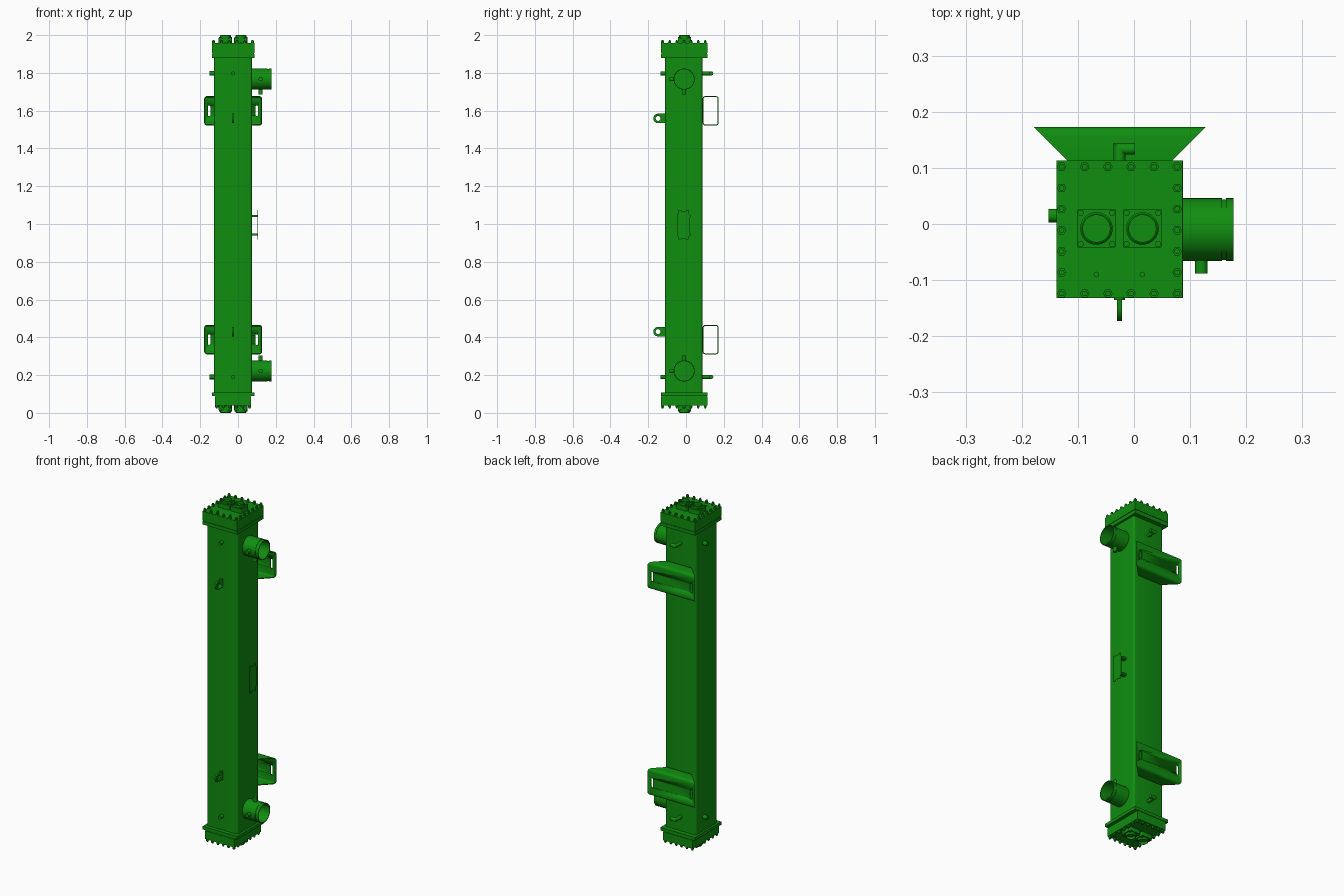
import bpy, bmesh
from math import cos, sin, pi, radians
from mathutils import Vector

cube = bpy.data.objects.get("Cube")
if cube:
    bpy.data.objects.remove(cube, do_unlink=True)

green = bpy.data.materials.new("green_paint")
green.use_nodes = True
COLOUR = (0.005, 0.27, 0.005, 1)
green.diffuse_color = COLOUR
green.node_tree.nodes["Principled BSDF"].inputs["Base Color"].default_value = COLOUR

CX, CY = -0.026, -0.011      # axis of the vessel
AXES = {"x": lambda u, v, w: (w, u, v),
        "y": lambda u, v, w: (u, w, v),
        "z": lambda u, v, w: (u, v, w)}


def finish(name, bm, smooth=True):
    bmesh.ops.recalc_face_normals(bm, faces=bm.faces)
    me = bpy.data.meshes.new(name)
    bm.to_mesh(me)
    bm.free()
    ob = bpy.data.objects.new(name, me)
    bpy.context.collection.objects.link(ob)
    me.materials.append(green)
    if smooth:
        bpy.ops.object.select_all(action="DESELECT")
        ob.select_set(True)
        bpy.context.view_layer.objects.active = ob
        bpy.ops.object.shade_smooth_by_angle(angle=radians(30))
    return ob


def add_prism(bm, outline, axis, a, b):
    """Extrude a 2D outline along an axis from a to b."""
    to3d = AXES[axis]
    rings = [[bm.verts.new(to3d(u, v, w)) for u, v in outline] for w in (a, b)]
    n = len(outline)
    for ring in rings:
        bm.faces.new(ring)
    for i in range(n):
        j = (i + 1) % n
        bm.faces.new((rings[0][i], rings[0][j], rings[1][j], rings[1][i]))


def prism(name, outline, axis, a, b):
    bm = bmesh.new()
    add_prism(bm, outline, axis, a, b)
    return finish(name, bm)


def circle(u, v, r, n=24):
    return [(u + r * cos(2 * pi * i / n), v + r * sin(2 * pi * i / n)) for i in range(n)]


def rect(u0, u1, v0, v1):
    return [(u0, v0), (u1, v0), (u1, v1), (u0, v1)]


def round_rect(u0, u1, v0, v1, r, steps=5):
    corners = [(u1 - r, v1 - r), (u0 + r, v1 - r), (u0 + r, v0 + r), (u1 - r, v0 + r)]
    return [(u + r * cos((q + i / steps) * pi / 2), v + r * sin((q + i / steps) * pi / 2))
            for q, (u, v) in enumerate(corners) for i in range(steps + 1)]


def lathe(name, profile, axis, u, v, n=40):
    """Revolve a closed (radius, position) profile about a line along an axis."""
    bm = bmesh.new()
    rings = [[bm.verts.new(AXES[axis](p, q, w)) for p, q in circle(u, v, r, n)] for r, w in profile]
    for k, ring in enumerate(rings):
        nxt = rings[(k + 1) % len(rings)]
        for i in range(n):
            j = (i + 1) % n
            bm.faces.new((ring[i], ring[j], nxt[j], nxt[i]))
    return finish(name, bm)


def cut(ob, cutter):
    cutter.hide_render = True
    mod = ob.modifiers.new("cut", "BOOLEAN")
    mod.operation = "DIFFERENCE"
    mod.solver = "EXACT"
    mod.object = cutter
    bpy.context.view_layer.objects.active = ob
    bpy.ops.object.modifier_apply(modifier=mod.name)
    bpy.data.objects.remove(cutter, do_unlink=True)


# main square shell
prism("shell", round_rect(-0.126, 0.074, -0.11, 0.087, 0.012), "z", 0.1, 1.89)


# end heads, with perimeter bolts and two flanged ports each
def head(end, z_of, hx):
    """z_of maps the depth below the outermost tip to a height."""
    x0, x1, y0, y1 = -0.138, 0.087, -0.132, 0.113
    prism(end + "_shell_flange", rect(x0, x1, y0, y1), "z", z_of(0.12), z_of(0.1))
    prism(end + "_gasket", rect(CX - hx + .003, CX + hx - .003, y0 + .003, y1 - .003),
          "z", z_of(0.1), z_of(0.096))
    prism(end + "_cover", rect(CX - hx, CX + hx, y0, y1), "z", z_of(0.096), z_of(0.042))
    bolts = bmesh.new()
    bx, by = hx - 0.0095, 0.113
    spots = [(CX - bx + 2 * bx * i / 5, CY + s * by) for i in range(6) for s in (-1, 1)]
    spots += [(CX + s * bx, CY - by + 2 * by * i / 6) for i in range(1, 6) for s in (-1, 1)]
    for x, y in spots:
        add_prism(bolts, circle(x, y, 0.0085, 6), "z", z_of(0.042), z_of(0.031))
        add_prism(bolts, circle(x, y, 0.005, 10), "z", z_of(0.031), z_of(0.025))
    finish(end + "_cover_bolts", bolts)
    for side, px in (("right", CX - 0.041), ("left", CX + 0.041)):
        tag = f"{end}_{side}_port"
        py = -0.008
        prism(tag + "_flange", round_rect(px - .035, px + .035, py - .035, py + .035, .005),
              "z", z_of(0.042), z_of(0.016))
        lathe(tag + "_ring", [(0.029, z_of(0.02)), (0.029, z_of(0.003)), (0.026, z_of(0)),
                              (0.024, z_of(0)), (0.024, z_of(0.02))], "z", px, py, 32)
        pins = bmesh.new()
        for sx in (-1, 1):
            for sy in (-1, 1):
                add_prism(pins, circle(px + sx * .028, py + sy * .028, .006, 6),
                          "z", z_of(0.016), z_of(0.009))
        finish(tag + "_bolts", pins)
        prism(tag + "_plug", circle(px, -0.09, 0.005, 12), "z", z_of(0.042), z_of(0.038))


head("top", lambda d: 2 - d, 0.1125)
head("bottom", lambda d: d * 0.9, 0.096)

# large side nozzles with a grooved end, and gauge stubs on each
for end, z, s in (("top", 1.767, -1), ("bottom", 0.222, 1)):
    lathe(end + "_nozzle", [(0.056, 0.07), (0.056, 0.157), (0.054, 0.157), (0.054, 0.164),
                            (0.056, 0.164), (0.056, 0.177), (0.052, 0.177), (0.052, 0.07)],
          "x", CY + 0.001, z, 48)
    prism(end + "_nozzle_vertical_stub", circle(0.12, CY, 0.011), "z", z + s * 0.053, z + s * 0.081)
    prism(end + "_nozzle_front_stub", circle(0.12, z, 0.011), "y", -0.06, -0.088)

# instrument stubs on the shell and the elbow pipe behind
for end, z in (("top", 1.797), ("bottom", 0.19)):
    prism(end + "_front_stub", circle(CX, z, 0.01), "y", -0.1, -0.135)
    prism(end + "_side_stub", circle(0.015, z, 0.012), "x", -0.152, -0.12)
    bm = bmesh.new()
    ex, ey, r, n = CX, 0.134, 0.0105, 20
    path = [((0, 0.08), (1, 0)), ((0, ey), (1, -1)), ((0.028, ey), (0, -1))]
    rings = []
    for (px, py), (nx, ny) in path:
        rings.append([bm.verts.new((ex + px + nx * r * cos(2 * pi * i / n),
                                    py + ny * r * cos(2 * pi * i / n),
                                    z + r * sin(2 * pi * i / n))) for i in range(n)])
    for a, b in zip(rings, rings[1:]):
        for i in range(n):
            j = (i + 1) % n
            bm.faces.new((a[i], a[j], b[j], b[i]))
    bm.faces.new(rings[0])
    bm.faces.new(rings[-1])
    finish(end + "_back_elbow", bm)

# lifting lugs on the front
for end, z in (("upper", 1.559), ("lower", 0.43)):
    arc = [(-0.148 + 0.025 * cos(a), z + 0.025 * sin(a))
           for a in (pi / 2 + pi * i / 14 for i in range(15))]
    lug = prism(end + "_lifting_lug", arc + [(-0.1, z - 0.025), (-0.1, z + 0.025)],
                "x", CX - 0.0045, CX + 0.0045)
    cut(lug, prism("lug_cutter", circle(-0.148, z, 0.013), "x", CX - 0.05, CX + 0.05))

# mounting brackets: hollow rectangular tubes with mitred ends and slotted back walls
Y0, Y1, WALL = 0.088, 0.173, 0.005
for end, z0, z1 in (("upper", 1.521, 1.677), ("lower", 0.31, 0.466)):
    bm = bmesh.new()
    loops = [round_rect(Y0, Y1, z0, z1, 0.015),
             round_rect(Y0 + WALL, Y1 - WALL, z0 + WALL, z1 - WALL, 0.01)]
    ends = [lambda y: -0.179 + (Y1 - y), lambda y: 0.128 - (Y1 - y)]
    r = [[bm.verts.new((f(y), y, z)) for y, z in loop] for loop in loops for f in ends]
    n = len(loops[0])
    for a, b in ((r[0], r[1]), (r[1], r[3]), (r[3], r[2]), (r[2], r[0])):
        for i in range(n):
            j = (i + 1) % n
            bm.faces.new((a[i], a[j], b[j], b[i]))
    bracket = finish(end + "_mounting_bracket", bm)
    zc = (z0 + z1) / 2
    for x in (-0.153, 0.099):
        slot = round_rect(x - 0.007, x + 0.007, zc - 0.028, zc + 0.028, 0.0069)
        cut(bracket, prism("slot_cutter", slot, "y", 0.16, 0.19))

# plate holder on the side, with notched edges
py, pz = -0.013, 0.995
quarter = [(0.033, 0.055), (0.027, 0.062), (0.027, 0.078), (0.014, 0.078), (0.01, 0.072)]
half = quarter + [(-u, v) for u, v in reversed(quarter)]
outline = half + [(-u, -v) for u, v in half]
prism("side_plate", [(py + u, pz + v) for u, v in outline], "x", 0.103, 0.106)
for name, z in (("upper", 1.042), ("lower", 0.945)):
    prism(name + "_plate_arm", rect(0.004, 0.027, z - 0.006, z + 0.006), "x", 0.07, 0.103)
